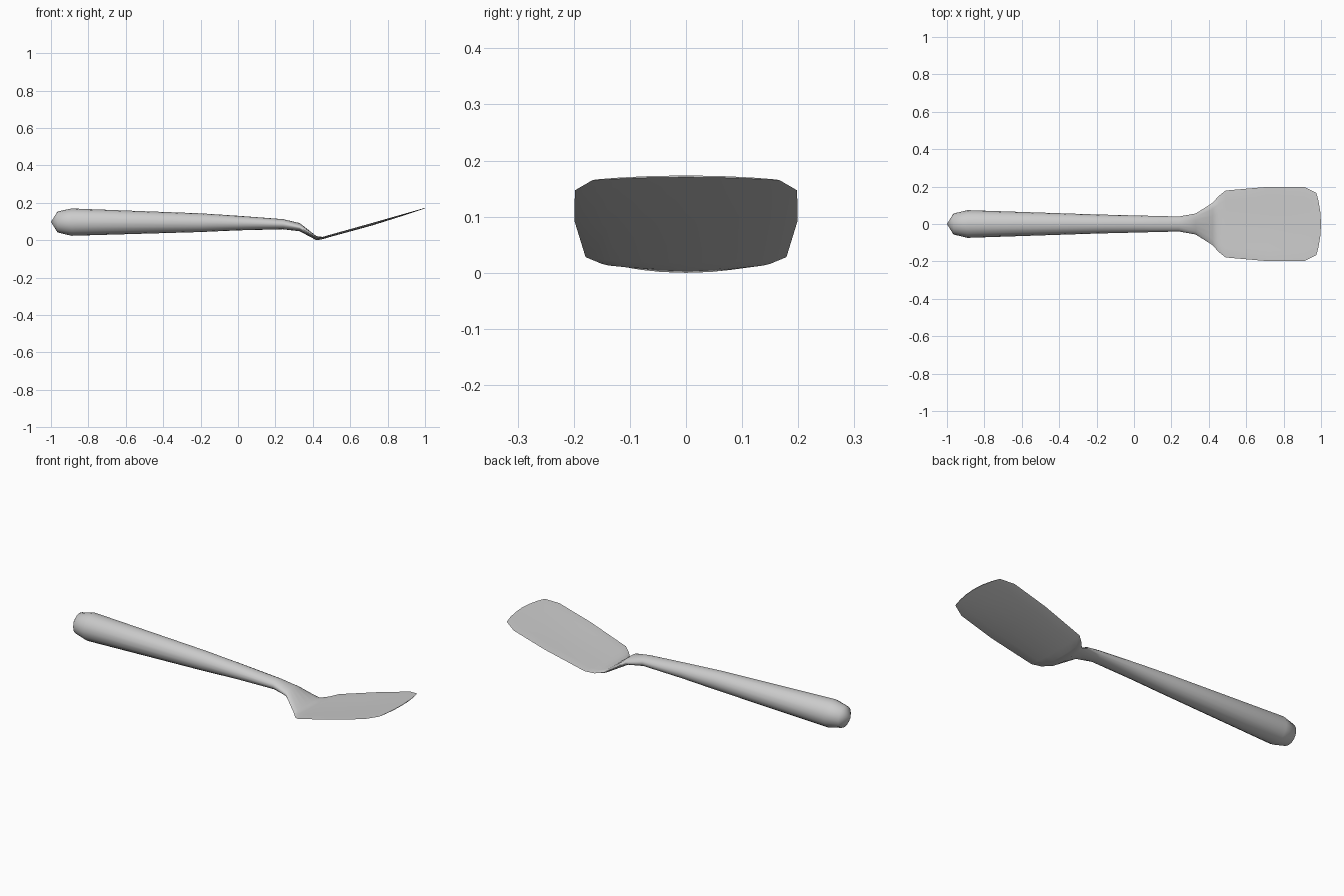
import bpy, bmesh
from math import cos, sin, pi

if "Cube" in bpy.data.objects:
    bpy.data.objects.remove(bpy.data.objects["Cube"])

SIDES = 16

# stations: x, centre z, half width, half thickness, edge lift, end bow
STATIONS = [
    # rounded grip end and tapering handle
    (-0.965, 0.100, 0.056, 0.056, 0, 0),
    (-0.89, 0.099, 0.074, 0.073, 0, 0),
    (-0.20, 0.096, 0.051, 0.050, 0, 0),
    (0.00, 0.094, 0.046, 0.039, 0, 0),
    (0.24, 0.088, 0.040, 0.027, 0, 0),
    # flattened neck sweeping down
    (0.33, 0.072, 0.056, 0.022, 0, 0),
    (0.42, 0.013, 0.113, 0.011, 0.004, 0),
    # thin dished blade
    (0.453, 0.014, 0.150, 0.006, 0.004, 0),
    (0.49, 0.024, 0.179, 0.005, 0.006, 0),
    (0.72, 0.086, 0.199, 0.004, 0.009, 0),
    (0.91, 0.145, 0.198, 0.003, 0.004, 0),
    (1.00, 0.174, 0.166, 0.0015, 0.001, 0.025),
]

bm = bmesh.new()
rings = []
for x, z, w, t, lift, bow in STATIONS:
    ring = []
    for i in range(SIDES):
        a = 2 * pi * i / SIDES
        v = cos(a)
        ring.append(bm.verts.new((x - bow * v * v, w * v,
                                  z + t * sin(a) + (lift - 0.3 * bow) * v * v)))
    rings.append(ring)

# skin between neighbouring stations
for r0, r1 in zip(rings, rings[1:]):
    for i in range(SIDES):
        j = (i + 1) % SIDES
        bm.faces.new((r0[i], r0[j], r1[j], r1[i]))

# pointed butt of the grip
pole = bm.verts.new((-1, 0, 0.10))
for i in range(SIDES):
    bm.faces.new((pole, rings[0][(i + 1) % SIDES], rings[0][i]))

# thin front edge of the blade, closed in strips
last, h = rings[-1], SIDES // 2
for i in range(h):
    quad = (last[i], last[i + 1], last[-i - 1], last[-i % SIDES])
    bm.faces.new(list(dict.fromkeys(quad)))

bmesh.ops.recalc_face_normals(bm, faces=bm.faces[:])
low = min(v.co.z for v in bm.verts)
bmesh.ops.translate(bm, verts=bm.verts[:], vec=(0, 0, -low))

mesh = bpy.data.meshes.new("spatula")
bm.to_mesh(mesh)
bm.free()
obj = bpy.data.objects.new("spatula", mesh)
bpy.context.collection.objects.link(obj)
bpy.context.view_layer.objects.active = obj
obj.select_set(True)
bpy.ops.object.shade_smooth_by_angle(angle=pi / 3)
